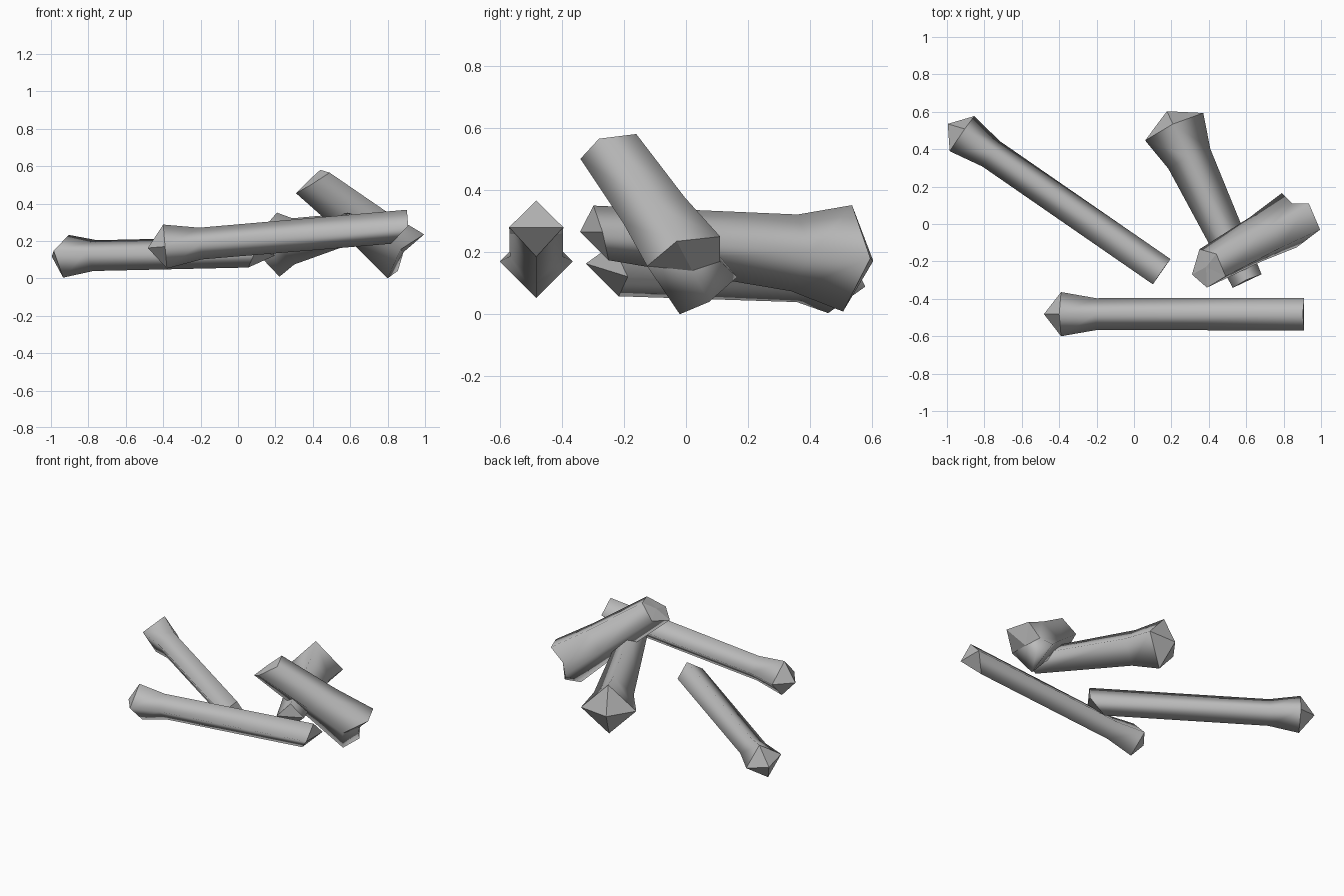
import bpy, bmesh
from mathutils import Vector
from math import cos, sin, radians

if "Cube" in bpy.data.objects:
    bpy.data.objects.remove(bpy.data.objects["Cube"])

bone_grey = bpy.data.materials.new("bone_grey")
bone_grey.use_nodes = True
colour = (0.5, 0.5, 0.5, 1)
bone_grey.diffuse_color = colour
bone_grey.node_tree.nodes["Principled BSDF"].inputs["Base Color"].default_value = colour


def finish(name, bm):
    bmesh.ops.recalc_face_normals(bm, faces=bm.faces[:])
    mesh = bpy.data.meshes.new(name)
    bm.to_mesh(mesh)
    bm.free()
    mesh.materials.append(bone_grey)
    obj = bpy.data.objects.new(name, mesh)
    bpy.context.collection.objects.link(obj)


def loft(bm, rings):
    """Join successive rings with smooth side faces."""
    for low, high in zip(rings, rings[1:]):
        n = len(low)
        for i in range(n):
            j = (i + 1) % n
            bm.faces.new((low[i], low[j], high[j], high[i])).smooth = True


def long_bone(name, head, end, radii, roll=0, cut=0.1):
    """Square shaft with a flared, pointed head and a slanted broken end."""
    head, end = Vector(head), Vector(end)
    axis = (end - head).normalized()
    side = axis.cross(Vector((0, 0, 1))).normalized()
    up = side.cross(axis)
    length = (end - head).length
    bm = bmesh.new()
    rings = []
    for along, radius in zip((0, 0.19, length), radii):
        ring = []
        for i in range(4):
            a = radians(90 * i) + roll
            # The lowest corner of the broken end is set back
            back = cut if i == 3 and along == length else 0
            offset = (side * cos(a) + up * sin(a)) * radius
            ring.append(bm.verts.new(head + axis * (along - back) + offset))
        rings.append(ring)
    loft(bm, rings)
    tip = bm.verts.new(head - axis * 0.092)
    for i in range(4):
        bm.faces.new((rings[0][i], rings[0][(i + 1) % 4], tip))
    right, top, left, bottom = rings[-1]
    bm.faces.new((right, top, left))
    bm.faces.new((right, left, bottom))
    finish(name, bm)


def knuckle_bone():
    """Short five-sided shaft ending in two lobes with a groove between."""
    bm = bmesh.new()
    top_points = [Vector(p) for p in (
        (.31, -.27, .455), (.39, -.34, .50), (.49, -.28, .565),
        (.44, -.16, .58), (.35, -.135, .49))]
    low_points = [Vector(p) for p in (
        (.80, -.02, 0), (.87, -.125, .155), (.995, -.03, .235),
        (.935, .11, .25), (.79, .165, .12))]
    middle = [a.lerp(b, 0.6) for a, b in zip(top_points, low_points)]
    centre = sum(middle, Vector()) / 5
    middle = [centre + (p - centre) * 0.93 for p in middle]
    top, mid, low = [[bm.verts.new(p) for p in pts]
                     for pts in (top_points, middle, low_points)]
    loft(bm, [top, mid])
    q, u, p, r, s = low
    groove = bm.verts.new((.885, .02, .14))
    notch = bm.verts.new((.845, .11, .17))
    lobe = bm.verts.new((.855, .075, .04))
    # Flared lower shaft, with the notch on one side
    for i in range(5):
        j = (i + 1) % 5
        if i == 3:
            faces = ((mid[3], mid[4], notch), (mid[3], notch, r),
                     (mid[4], s, notch))
        else:
            faces = ((mid[i], mid[j], low[j], low[i]),)
        for f in faces:
            bm.faces.new(f).smooth = True
    # Upper lobe
    for f in ((u, p, groove), (p, r, groove), (r, notch, groove)):
        bm.faces.new(f)
    # Lower lobe
    for f in ((u, groove, q), (q, groove, lobe), (q, lobe, s),
              (s, lobe, notch), (notch, lobe, groove)):
        bm.faces.new(f).smooth = True
    # Shallow faceted cap on the upper end
    peak = bm.verts.new((.385, -.23, .53))
    for i in range(5):
        bm.faces.new((top[i], top[(i + 1) % 5], peak))
    finish("knuckle_bone", bm)


long_bone("front_bone", (-.39, -.482, .17), (.91, -.482, .28), (.118, .085, .087))
long_bone("left_bone", (-.92, .483, .118), (.148, -.255, .142),
          (.118, .085, .085), roll=0.25)
long_bone("back_bone", (.215, .52, .18), (.605, -.305, .265),
          (.172, .124, .085), cut=0.07)
knuckle_bone()
